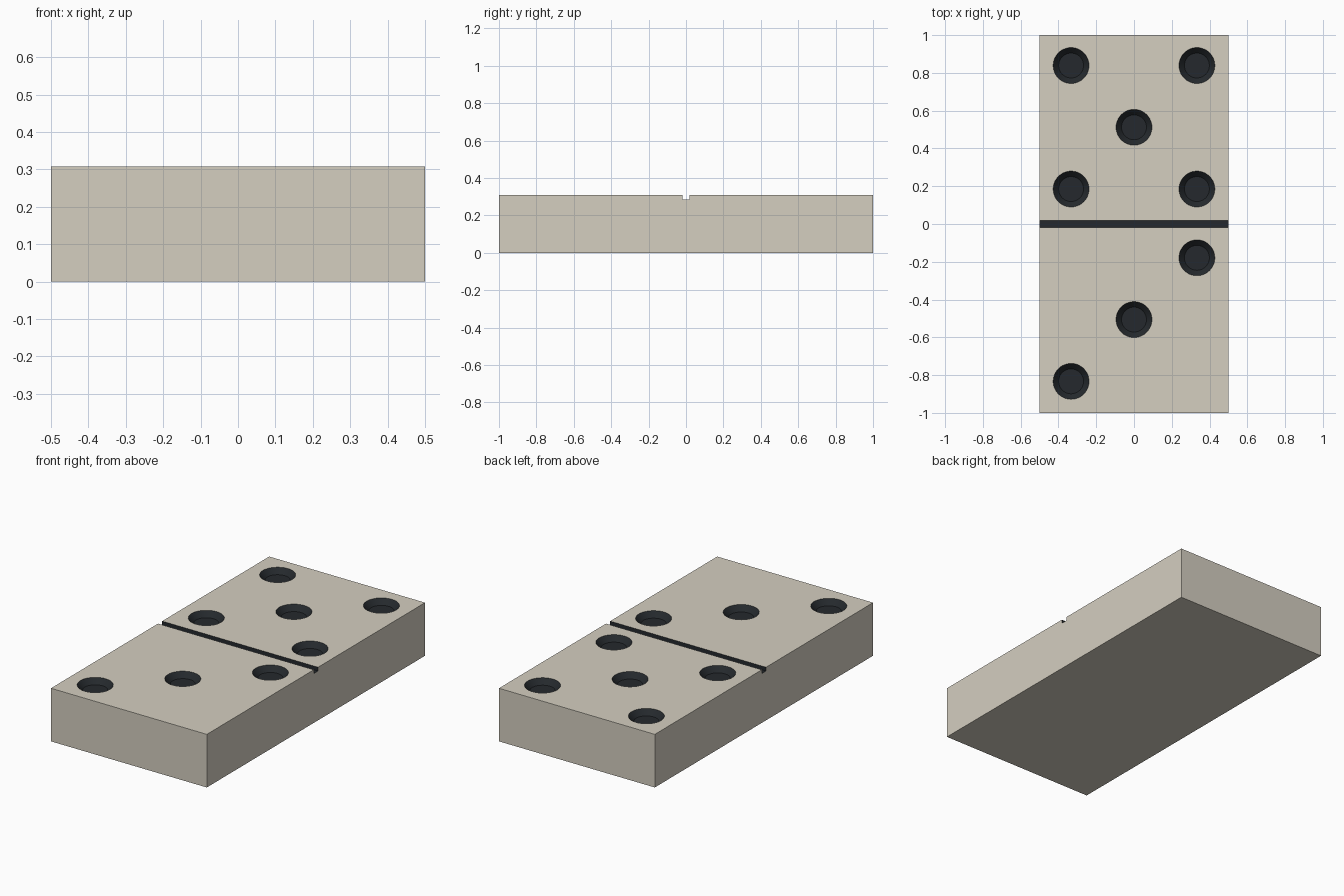
import bpy, bmesh
from mathutils import Matrix

if "Cube" in bpy.data.objects:
    bpy.data.objects.remove(bpy.data.objects["Cube"])

HEIGHT = 0.308


def material(name, color):
    m = bpy.data.materials.new(name)
    m.diffuse_color = color
    m.use_nodes = True
    m.node_tree.nodes["Principled BSDF"].inputs["Base Color"].default_value = m.diffuse_color
    return m


ivory = material("ivory", (0.66, 0.62, 0.53, 1))
ink = material("dark_inlay", (0.018, 0.022, 0.026, 1))


def make_object(name, bm, index):
    for f in bm.faces:
        f.material_index = index
    mesh = bpy.data.meshes.new(name)
    bm.to_mesh(mesh)
    bm.free()
    mesh.materials.append(ivory)
    mesh.materials.append(ink)
    obj = bpy.data.objects.new(name, mesh)
    bpy.context.collection.objects.link(obj)
    return obj


def add_box(bm, size, center):
    bmesh.ops.create_cube(bm, size=1, matrix=Matrix.Translation(center) @ Matrix.Diagonal((*size, 1)))


def add_pip(bm, x, y):
    # Tapered dish: wall keeps its slope above the surface for a clean cut
    depth, r_floor, r_rim = 0.03, 0.066, 0.095
    over = 0.01
    r_top = r_rim + (r_rim - r_floor) * over / depth
    bmesh.ops.create_cone(bm, cap_ends=True, segments=48, radius1=r_floor, radius2=r_top,
                          depth=depth + over,
                          matrix=Matrix.Translation((x, y, HEIGHT + (over - depth) / 2)))


# Tile body
bm = bmesh.new()
add_box(bm, (1, 2, HEIGHT), (0, 0, HEIGHT / 2))
tile = make_object("domino_tile", bm, 0)

# Cutters: centre groove and pips (five on the back half, three on the front)
bm = bmesh.new()
add_box(bm, (1.2, 0.038, 0.044), (0, 0, HEIGHT))
for x, y in [(-1, 1), (1, 1), (0, 0), (-1, -1), (1, -1)]:
    add_pip(bm, x * 0.333, 0.512 + y * 0.327)
for k in (-1, 0, 1):
    add_pip(bm, k * 0.333, -0.506 + k * 0.327)
cutter = make_object("recess_cutter", bm, 1)
cutter.hide_render = True

# Carve the recesses, carrying the dark material onto the cut faces
cut = tile.modifiers.new("recesses", 'BOOLEAN')
cut.operation = 'DIFFERENCE'
cut.solver = 'EXACT'
cut.object = cutter
bpy.context.view_layer.objects.active = tile
tile.select_set(True)
bpy.ops.object.modifier_apply(modifier=cut.name)
bpy.data.objects.remove(cutter)
bpy.ops.object.shade_smooth_by_angle(angle=0.5)
